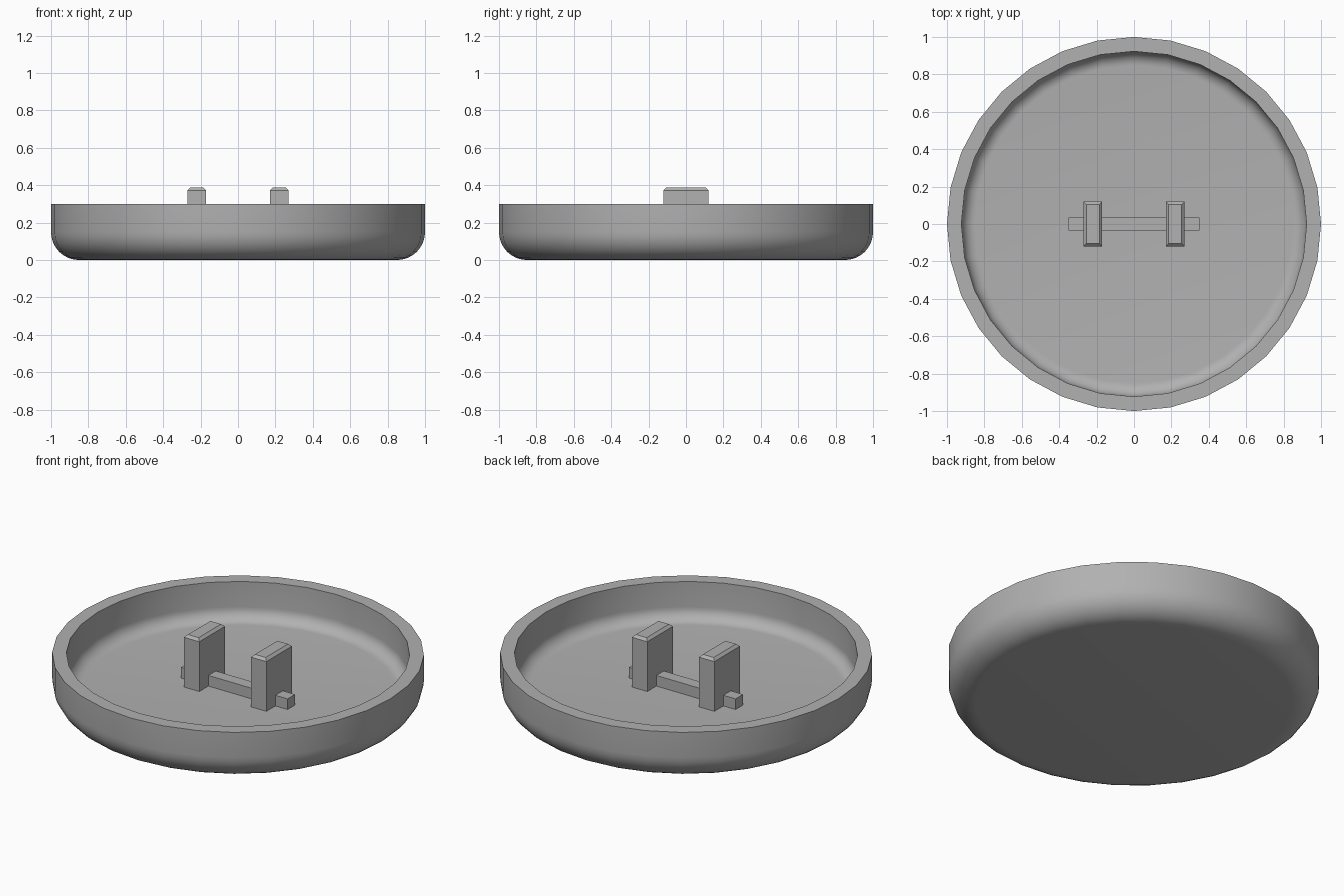
import bpy, bmesh
from math import sin, cos, pi, radians

cube = bpy.data.objects.get("Cube")
if cube:
    bpy.data.objects.remove(cube)

grey = bpy.data.materials.new("plain grey")
grey.use_nodes = True
colour = (0.44, 0.44, 0.44, 1)
grey.diffuse_color = colour
grey.node_tree.nodes["Principled BSDF"].inputs["Base Color"].default_value = colour

SIDES, HEIGHT, WALL, ROUND = 32, 0.3, 0.077, 0.15


def add_object(name, bm):
    bmesh.ops.recalc_face_normals(bm, faces=bm.faces)
    mesh = bpy.data.meshes.new(name)
    bm.to_mesh(mesh)
    bm.free()
    mesh.materials.append(grey)
    ob = bpy.data.objects.new(name, mesh)
    bpy.context.collection.objects.link(ob)
    return ob


def box(name, low, high, chamfer=0):
    bm = bmesh.new()
    bmesh.ops.create_cube(bm, size=1)
    for v in bm.verts:
        v.co = [(a + b) / 2 + c * (b - a) for a, b, c in zip(low, high, v.co)]
    if chamfer:  # bevel only the rim of the top face
        rim = [e for e in bm.edges if all(v.co.z > high[2] - 0.001 for v in e.verts)]
        bmesh.ops.bevel(bm, geom=rim, offset=chamfer, segments=1, affect='EDGES')
    return add_object(name, bm)


# Dish: rounded outer wall, flat rim, rounded inner wall, flat floor
def corner(radius, steps=8):
    return [(1 - ROUND + radius * sin(t), ROUND - radius * cos(t))
            for t in (i * pi / 2 / steps for i in range(steps + 1))]


profile = (corner(ROUND) + [(1, HEIGHT), (1 - WALL, HEIGHT)]
           + corner(ROUND - WALL)[::-1])
bm = bmesh.new()
rings = [[bm.verts.new((r * cos(2 * pi * i / SIDES), r * sin(2 * pi * i / SIDES), z))
          for i in range(SIDES)] for r, z in profile]
for a, b in zip(rings, rings[1:]):
    for i in range(SIDES):
        j = (i + 1) % SIDES
        bm.faces.new((a[i], a[j], b[j], b[i]))
bm.faces.new(rings[0][::-1])
bm.faces.new(rings[-1])
dish = add_object("dish", bm)
bpy.context.view_layer.objects.active = dish
dish.select_set(True)
bpy.ops.object.shade_smooth_by_angle(angle=radians(30))

# Two chamfered posts joined by a cross bar on the floor
for name, x in (("left_post", 0.22), ("right_post", -0.22)):
    box(name, (x - 0.05, -0.12, 0.07), (x + 0.05, 0.12, 0.387), 0.015)
box("cross_bar", (-0.35, -0.035, 0.07), (0.35, 0.035, 0.14))
